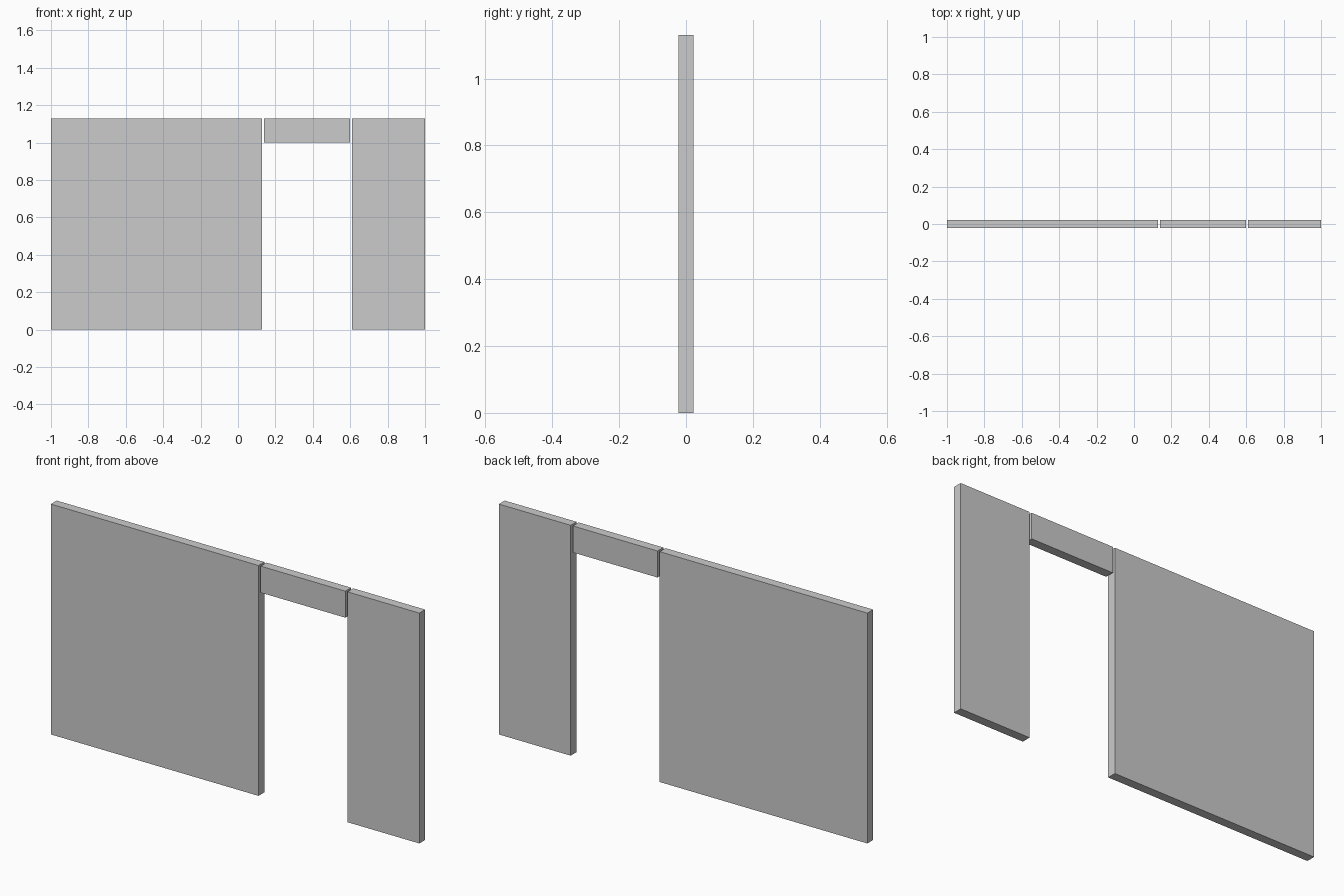
import bpy

if "Cube" in bpy.data.objects:
    bpy.data.objects.remove(bpy.data.objects["Cube"])

THICKNESS = 0.045
TOP = 1.13


def slab(name, x0, x1, z0, z1):
    """Flat wall slab spanning x0..x1 and z0..z1, centred on y = 0."""
    bpy.ops.mesh.primitive_cube_add(size=1, location=((x0 + x1) / 2, 0, (z0 + z1) / 2))
    ob = bpy.context.object
    ob.name = name
    ob.scale = (x1 - x0, THICKNESS, z1 - z0)
    bpy.ops.object.transform_apply(location=False, rotation=False, scale=True)
    return ob


# Wall sections on both sides of the doorway
slab("wall_left", -1.0, 0.127, 0.0, TOP)
slab("wall_right", 0.61, 1.0, 0.0, TOP)

# Section above the doorway, with narrow gaps at both ends
slab("wall_above_door", 0.139, 0.598, 1.0, TOP)
